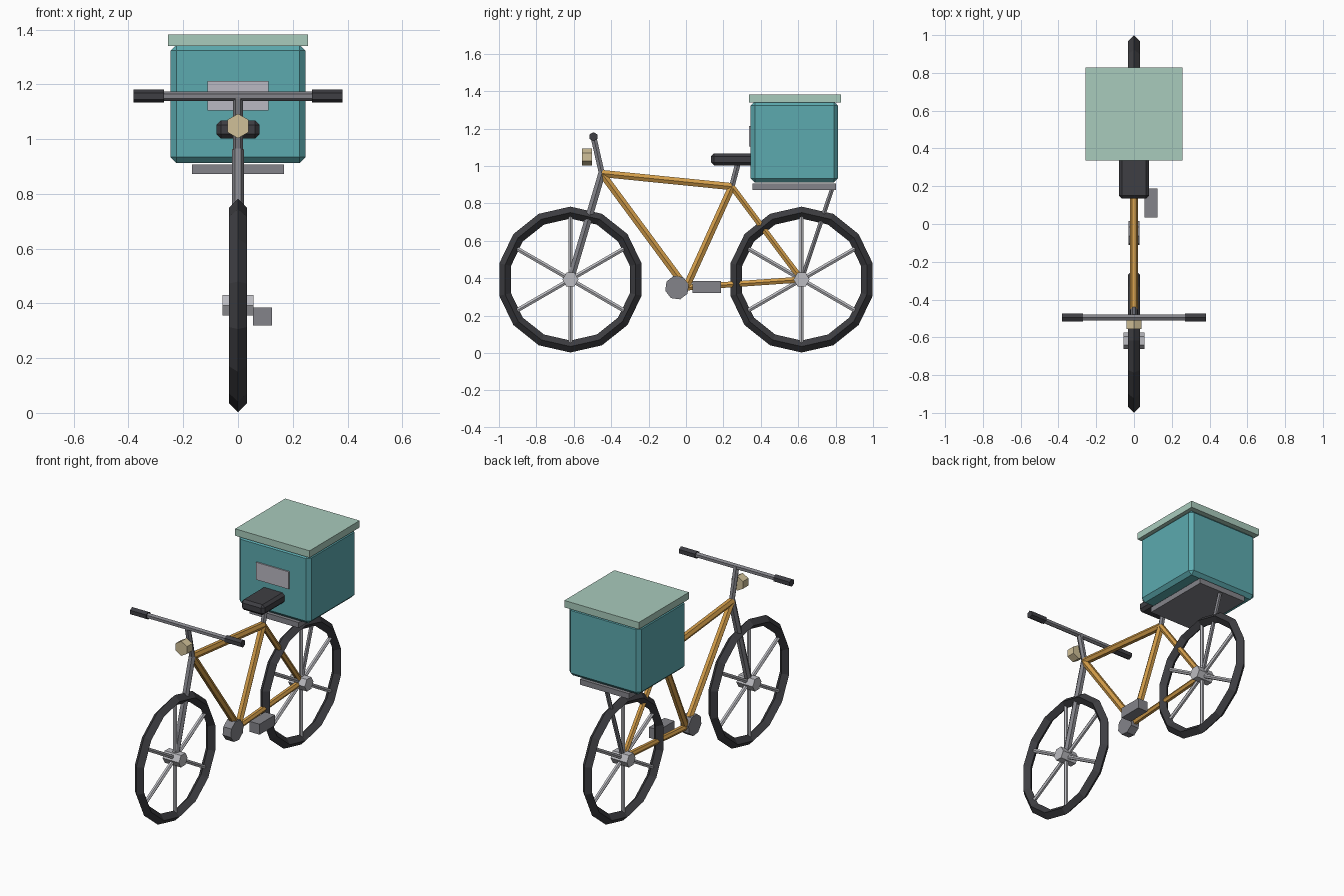
import bpy, bmesh, math
from mathutils import Vector, Matrix

old = bpy.data.objects.get("Cube")
if old:
    bpy.data.objects.remove(old, do_unlink=True)


def material(name, rgb):
    linear = [((c / 255 + 0.055) / 1.055) ** 2.4 for c in rgb] + [1]
    m = bpy.data.materials.new(name)
    m.use_nodes = True
    m.diffuse_color = linear
    node = next(n for n in m.node_tree.nodes if n.type == 'BSDF_PRINCIPLED')
    node.inputs["Base Color"].default_value = linear
    return m


RUBBER = material("dark_rubber", (62, 62, 66))
BLACK = material("black_vinyl", (62, 62, 67))
GOLD = material("golden_paint", (212, 158, 74))
STEEL = material("mid_grey_steel", (132, 132, 138))
SILVER = material("light_silver", (188, 188, 193))
TEAL = material("teal_box", (92, 170, 175))
MINT = material("mint_lid", (169, 203, 188))
CREAM = material("cream_lamp", (208, 192, 152))
PLATE = material("pale_grey_plate", (186, 184, 194))


def add(name, bm, mat):
    mesh = bpy.data.meshes.new(name)
    bmesh.ops.recalc_face_normals(bm, faces=bm.faces)
    bm.to_mesh(mesh)
    bm.free()
    mesh.materials.append(mat)
    ob = bpy.data.objects.new(name, mesh)
    bpy.context.collection.objects.link(ob)
    return ob


def bar(name, a, b, radius, mat, sides=6, spin=30):
    """Faceted rod from a to b; spin turns its corners about its axis."""
    a, b = Vector(a), Vector(b)
    z = (b - a).normalized()
    x = Vector((0, 0, 1)) if abs(z.x) > 0.9 else Vector((1, 0, 0))
    y = z.cross(x).normalized()
    x = y.cross(z)
    turn = Matrix((x, y, z)).transposed().to_4x4()
    bm = bmesh.new()
    bmesh.ops.create_cone(
        bm, cap_ends=True, segments=sides, radius1=radius, radius2=radius,
        depth=(b - a).length,
        matrix=Matrix.Translation((a + b) / 2) @ turn
        @ Matrix.Rotation(math.radians(spin), 4, 'Z'))
    return add(name, bm, mat)


def box(name, low, high, mat, bevel=0):
    low, high = Vector(low), Vector(high)
    bm = bmesh.new()
    bmesh.ops.create_cube(bm, size=1)
    for v in bm.verts:
        v.co = (low + high) / 2 + v.co * (high - low)
    if bevel:
        bmesh.ops.bevel(bm, geom=bm.edges[:], offset=bevel, segments=1,
                        affect='EDGES')
    return add(name, bm, mat)


# Key joints of the bicycle, all in the centre plane
HEAD = (0, -0.45, 0.96)
SEAT = (0, 0.245, 0.89)
CRANK = (0, 0, 0.35)
FRONT = (0, -0.618, 0.393)
REAR = (0, 0.618, 0.393)
GRIP = (0, -0.495, 1.157)

# Wheels: diamond section tyre, hub and six spokes
for label, centre in (("front", FRONT), ("rear", REAR)):
    bpy.ops.mesh.primitive_torus_add(
        major_segments=14, minor_segments=4, major_radius=0.358,
        minor_radius=0.032, location=centre, rotation=(0, math.pi / 2, 0))
    tyre = bpy.context.object
    tyre.name = label + "_tyre"
    tyre.data.materials.clear()
    tyre.data.materials.append(RUBBER)
    c = Vector(centre)
    side = Vector((0.056, 0, 0))
    bar(label + "_hub", c - side, c + side, 0.043, SILVER, spin=0)
    for i in range(3):
        t = math.radians(30 + 60 * i)
        d = Vector((0, math.cos(t), math.sin(t))) * 0.345
        bar(f"{label}_spoke_pair_{i + 1}", c - d, c + d, 0.013, SILVER)

# Frame tubes
for name, a, b, r in (("top_tube", HEAD, SEAT, 0.022),
                      ("down_tube", HEAD, CRANK, 0.022),
                      ("seat_tube", SEAT, CRANK, 0.022),
                      ("seat_stay", SEAT, REAR, 0.018),
                      ("chain_stay", CRANK, REAR, 0.018)):
    bar(name, a, b, r, GOLD)

# Fork, stem and handlebar
bar("fork", HEAD, FRONT, 0.022, STEEL)
bar("stem", HEAD, GRIP, 0.018, STEEL)
g = Vector(GRIP)
bar("handlebar", g - Vector((0.37, 0, 0)), g + Vector((0.37, 0, 0)), 0.017, STEEL)
for label, s in (("left", 1), ("right", -1)):
    bar(label + "_grip", g + Vector((0.27 * s, 0, 0)),
        g + Vector((0.381 * s, 0, 0)), 0.024, BLACK)
bar("headlamp", (0, -0.557, 1.048), (0, -0.503, 1.048), 0.045, CREAM, spin=0)

# Crank disc and pedal
bar("crank_disc", (-0.028, -0.048, 0.35), (0.028, -0.048, 0.35), 0.065, STEEL,
    sides=8, spin=15)
box("pedal", (0.055, 0.035, 0.32), (0.124, 0.187, 0.385), STEEL)

# Saddle
bar("seat_post", SEAT, (0, 0.282, 1.03), 0.017, STEEL)
box("saddle", (-0.079, 0.134, 1.003), (0.079, 0.41, 1.068), BLACK, bevel=0.016)

# Rear rack and its strut
box("rack", (-0.168, 0.355, 0.873), (0.168, 0.802, 0.907), STEEL)
bar("rack_strut", REAR, (0, 0.782, 0.88), 0.013, STEEL)

# Delivery box with lid and blank front plate
box("delivery_box", (-0.247, 0.346, 0.912), (0.247, 0.812, 1.345), TEAL, bevel=0.022)
box("box_lid", (-0.256, 0.337, 1.34), (0.256, 0.829, 1.383), MINT)
box("box_plate", (-0.112, 0.338, 1.105), (0.112, 0.347, 1.213), PLATE)
